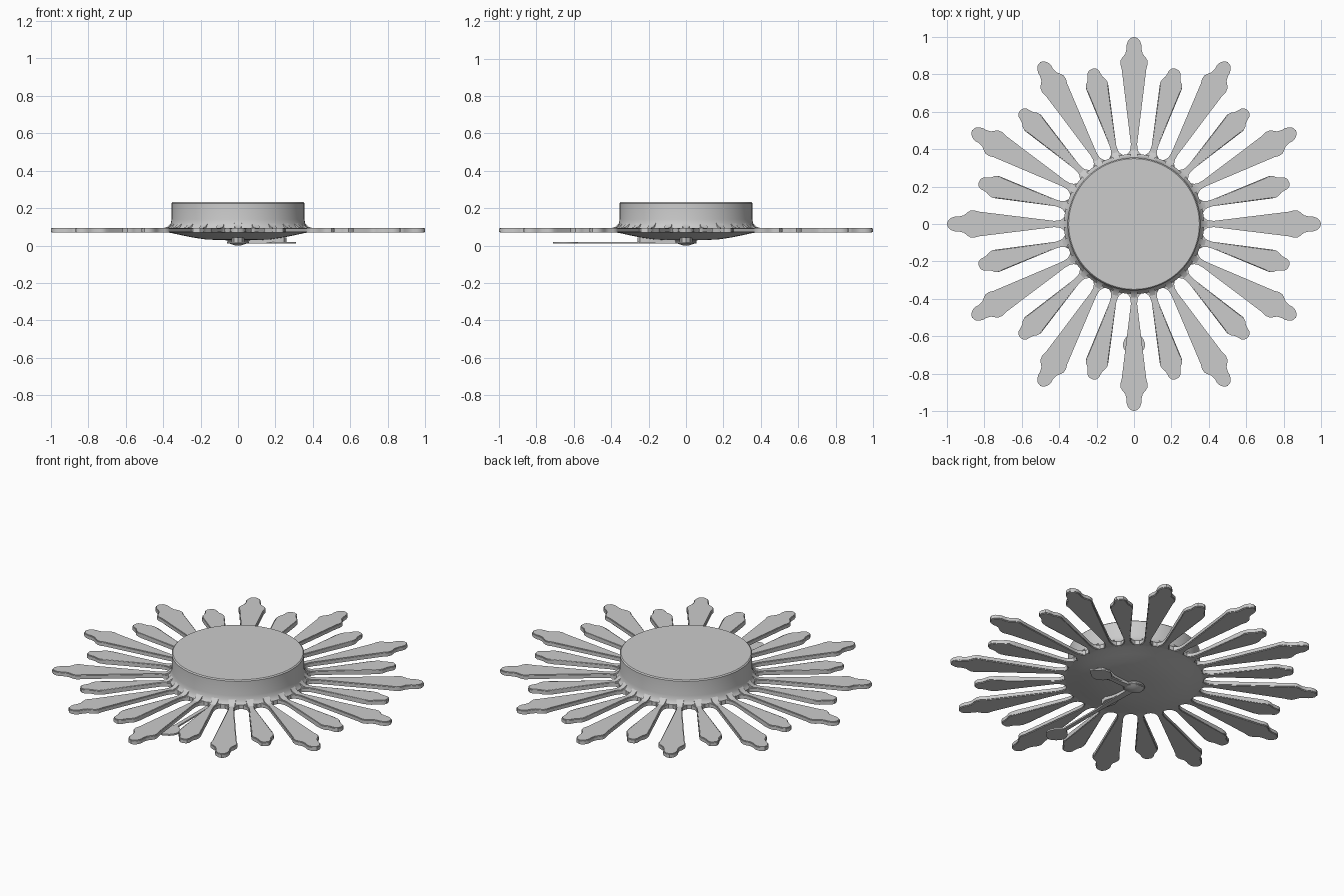
import bpy, bmesh, math
from mathutils import Matrix

if "Cube" in bpy.data.objects:
    bpy.data.objects.remove(bpy.data.objects["Cube"])


def finish(name, bm, angle=35):
    bmesh.ops.recalc_face_normals(bm, faces=bm.faces)
    me = bpy.data.meshes.new(name)
    bm.to_mesh(me)
    bm.free()
    ob = bpy.data.objects.new(name, me)
    bpy.context.collection.objects.link(ob)
    bpy.ops.object.select_all(action='DESELECT')
    ob.select_set(True)
    bpy.context.view_layer.objects.active = ob
    bpy.ops.object.shade_smooth_by_angle(angle=math.radians(angle))
    return ob


def lathe(name, profile, steps=96):
    bm = bmesh.new()
    vs = [bm.verts.new((r, 0, z)) for r, z in profile]
    es = [bm.edges.new(p) for p in zip(vs, vs[1:])]
    bmesh.ops.spin(bm, geom=vs + es, axis=(0, 0, 1), cent=(0, 0, 0),
                   angle=math.tau, steps=steps, use_duplicate=False)
    bmesh.ops.remove_doubles(bm, verts=bm.verts, dist=1e-5)
    return finish(name, bm)


def add_blade(bm, half, z0, z1, angle, inset=0.0):
    """Mirrored (radius, half width) outline, extruded and turned about z."""
    outline = half + [(r, -w) for r, w in reversed(half) if w > 0]
    rot = Matrix.Rotation(angle, 3, 'Z')
    face = bm.faces.new([bm.verts.new(rot @ Matrix.Identity(3).col[0] * 0) for _ in outline])
    for v, (r, w) in zip(face.verts, outline):
        v.co = (r * math.cos(angle) - w * math.sin(angle),
                r * math.sin(angle) + w * math.cos(angle), z0)
    ext = bmesh.ops.extrude_face_region(bm, geom=[face])
    top = [g for g in ext['geom'] if isinstance(g, bmesh.types.BMVert)]
    for v in top:
        v.co.z = z1
    if inset:
        edges = {e for v in top + list(face.verts) for e in v.link_edges
                 if abs(e.verts[0].co.z - e.verts[1].co.z) < 1e-6}
        bmesh.ops.bevel(bm, geom=list(edges), offset=inset, segments=2,
                        affect='EDGES', clamp_overlap=True)


# clock drum with flared foot and shallow domed face underneath
lathe("clock_drum", [
    (0, 0.232), (0.349, 0.232), (0.355, 0.226), (0.355, 0.14), (0.359, 0.118),
    (0.366, 0.102), (0.374, 0.094), (0.374, 0.07), (0.35, 0.066), (0.30, 0.055),
    (0.24, 0.043), (0.18, 0.034), (0.10, 0.029), (0, 0.028)])

# alternating long and short rays, necks flaring into the drum
neck = [(0.34, 0.048), (0.362, 0.046), (0.373, 0.036), (0.387, 0.024),
        (0.405, 0.018), (0.43, 0.017)]
long_ray = neck + [(0.83, 0.066), (0.855, 0.073), (0.875, 0.071), (0.89, 0.062),
                   (0.91, 0.046), (0.935, 0.040), (0.955, 0.040), (0.975, 0.034),
                   (0.992, 0.021), (1.0, 0.0)]
short_ray = neck + [(0.735, 0.057), (0.765, 0.061), (0.785, 0.055), (0.805, 0.041),
                    (0.825, 0.035), (0.842, 0.031), (0.855, 0.019), (0.859, 0.0)]
bm = bmesh.new()
for i in range(24):
    add_blade(bm, short_ray if i % 2 else long_ray, 0.069, 0.095,
              i * math.tau / 24, 0.004)
finish("sunburst_rays", bm)

# small fillet ribs where each ray climbs the drum wall
bm = bmesh.new()
for i in range(24):
    a = i * math.tau / 24
    rib = [(0.345, 0.08), (0.345, 0.135), (0.362, 0.115), (0.378, 0.1), (0.41, 0.09)]
    sides = []
    for s in (-1, 1):
        ring = []
        for r, z in rib:
            w = s * (0.022 - 0.15 * (r - 0.345))
            ring.append(bm.verts.new((r * math.cos(a) - w * math.sin(a),
                                      r * math.sin(a) + w * math.cos(a), z)))
        bm.faces.new(ring)
        sides.append(ring)
    for k in range(5):
        n = (k + 1) % 5
        bm.faces.new((sides[0][k], sides[0][n], sides[1][n], sides[1][k]))
finish("ray_fillets", bm)

# spade-tipped hands below the face
hands = {
    "minute_hand": (-math.pi / 2, [
        (-0.05, 0.018), (0.0, 0.022), (0.30, 0.011), (0.58, 0.012), (0.595, 0.035),
        (0.615, 0.05), (0.64, 0.06), (0.665, 0.056), (0.69, 0.036), (0.70, 0.018),
        (0.71, 0.0)]),
    "hour_hand": (0.0, [
        (-0.05, 0.018), (0.0, 0.022), (0.17, 0.012), (0.185, 0.035), (0.21, 0.052),
        (0.235, 0.055), (0.265, 0.04), (0.29, 0.018), (0.31, 0.0)]),
}
for name, (angle, half) in hands.items():
    bm = bmesh.new()
    add_blade(bm, half, 0.011, 0.020, angle)
    finish(name, bm)

# webs joining the hands to the face
web = [(0.0, 0.012), (0.15, 0.02), (0.20, 0.035), (0.245, 0.022), (0.26, 0.0)]
bm = bmesh.new()
for angle in (-math.pi / 2, 0.0):
    add_blade(bm, web, 0.016, 0.044, angle)
finish("hand_webs", bm)

# centre pin
lathe("hand_hub", [(0, 0.0), (0.02, 0.002), (0.04, 0.009), (0.055, 0.016),
                   (0.058, 0.022), (0.05, 0.034), (0, 0.034)], 32)
